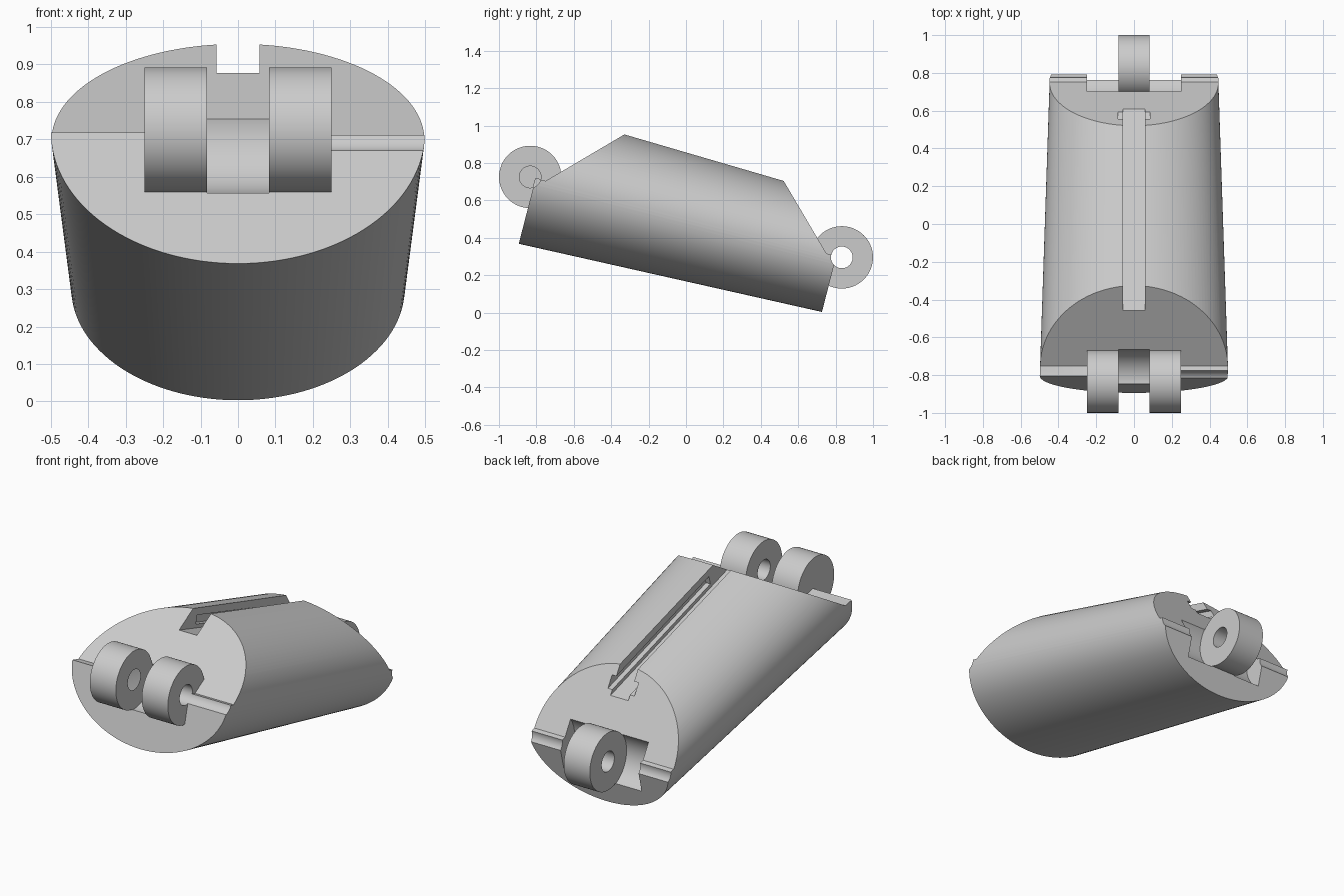
import bpy, bmesh, math
from mathutils import Matrix

cube = bpy.data.objects.get("Cube")
if cube:
    bpy.data.objects.remove(cube, do_unlink=True)

SPAN = 1.7206      # distance between the two hinge axes
GAP = 0.03         # end faces stop short of the axes
KNUCKLE_R, SCOOP_R, PIN_R = 0.1667, 0.17, 0.058
THIRD = 0.0833     # half the width of one knuckle

grey = bpy.data.materials.new("light grey")
grey.use_nodes = True
grey.diffuse_color = (0.6, 0.6, 0.6, 1)
grey.node_tree.nodes["Principled BSDF"].inputs["Base Color"].default_value = (0.6, 0.6, 0.6, 1)


def loft(name, rings):
    """Closed solid through matching rings of points."""
    bm = bmesh.new()
    loops = [[bm.verts.new(p) for p in ring] for ring in rings]
    for a, b in zip(loops, loops[1:]):
        for i in range(len(a)):
            j = (i + 1) % len(a)
            bm.faces.new((a[i], a[j], b[j], b[i]))
    bm.faces.new(loops[0])
    bm.faces.new(loops[-1])
    bmesh.ops.recalc_face_normals(bm, faces=bm.faces)
    mesh = bpy.data.meshes.new(name)
    bm.to_mesh(mesh)
    bm.free()
    mesh.materials.append(grey)
    obj = bpy.data.objects.new(name, mesh)
    bpy.context.collection.objects.link(obj)
    return obj


def prism(name, profile, x0, x1):
    """Side profile (y, z) extruded across x."""
    return loft(name, [[(x, y, z) for y, z in profile] for x in (x0, x1)])


def barrel(name, y, radius, x0, x1, sides=96):
    turn = [2 * math.pi * i / sides for i in range(sides)]
    return prism(name, [(y + radius * math.cos(t), radius * math.sin(t)) for t in turn], x0, x1)


def ellipse(y, rx, rz, sides=128):
    turn = [2 * math.pi * i / sides for i in range(sides)]
    return [(rx * math.cos(t), y, rz * math.sin(t)) for t in turn]


def combine(target, tool, operation):
    mod = target.modifiers.new(operation, 'BOOLEAN')
    mod.operation, mod.object, mod.solver = operation, tool, 'EXACT'
    bpy.context.view_layer.objects.active = target
    bpy.ops.object.modifier_apply(modifier=mod.name)
    bpy.data.objects.remove(tool, do_unlink=True)


# Tapered oval body
body = loft("finger_segment", [ellipse(GAP, 0.499, 0.361),
                               ellipse(SPAN - GAP, 0.445, 0.309)])

# Bevelled upper ends, mirrored front to back
wedge = [(-0.2, 0), (0.085, 0), (0.585, 0.5), (-0.2, 0.5)]
combine(body, prism("front_bevel", wedge, -1, 1), 'DIFFERENCE')
combine(body, prism("back_bevel", [(SPAN - y, z) for y, z in wedge], -1, 1), 'DIFFERENCE')

# Cord channel with a wider undercut groove
channel = [(0.2, 0.245), (1.6, 0.19), (1.6, 0.6), (0.2, 0.6)]
combine(body, prism("channel", channel, -0.057, 0.057), 'DIFFERENCE')
groove = [(0.48, 0.255), (1.6, 0.212), (1.6, 0.262), (0.48, 0.305)]
combine(body, prism("groove", groove, -0.085, 0.085), 'DIFFERENCE')

# Hinge clearance scoops: one in the middle at the front, two at the back
outer = 3 * THIRD
combine(body, barrel("front_scoop", 0, SCOOP_R, -THIRD, THIRD), 'DIFFERENCE')
for a, b in ((-outer, -THIRD), (THIRD, outer)):
    combine(body, barrel("back_scoop", SPAN, SCOOP_R, a, b), 'DIFFERENCE')

# Knuckles
for a, b in ((-outer, -THIRD), (THIRD, outer)):
    combine(body, barrel("front_knuckle", 0, KNUCKLE_R, a, b), 'UNION')
combine(body, barrel("back_knuckle", SPAN, KNUCKLE_R, -THIRD, THIRD), 'UNION')

# Pin holes across the full width
for y in (0, SPAN):
    combine(body, barrel("pin_hole", y, PIN_R, -1, 1, 64), 'DIFFERENCE')

# Tilt into place
tilt = math.atan2(-0.43, 1.666)
body.data.transform(Matrix.Translation((0, -0.833, 0.725)) @ Matrix.Rotation(tilt, 4, 'X'))

bpy.ops.object.select_all(action='DESELECT')
body.select_set(True)
bpy.context.view_layer.objects.active = body
bpy.ops.object.shade_smooth_by_angle(angle=math.radians(30))
